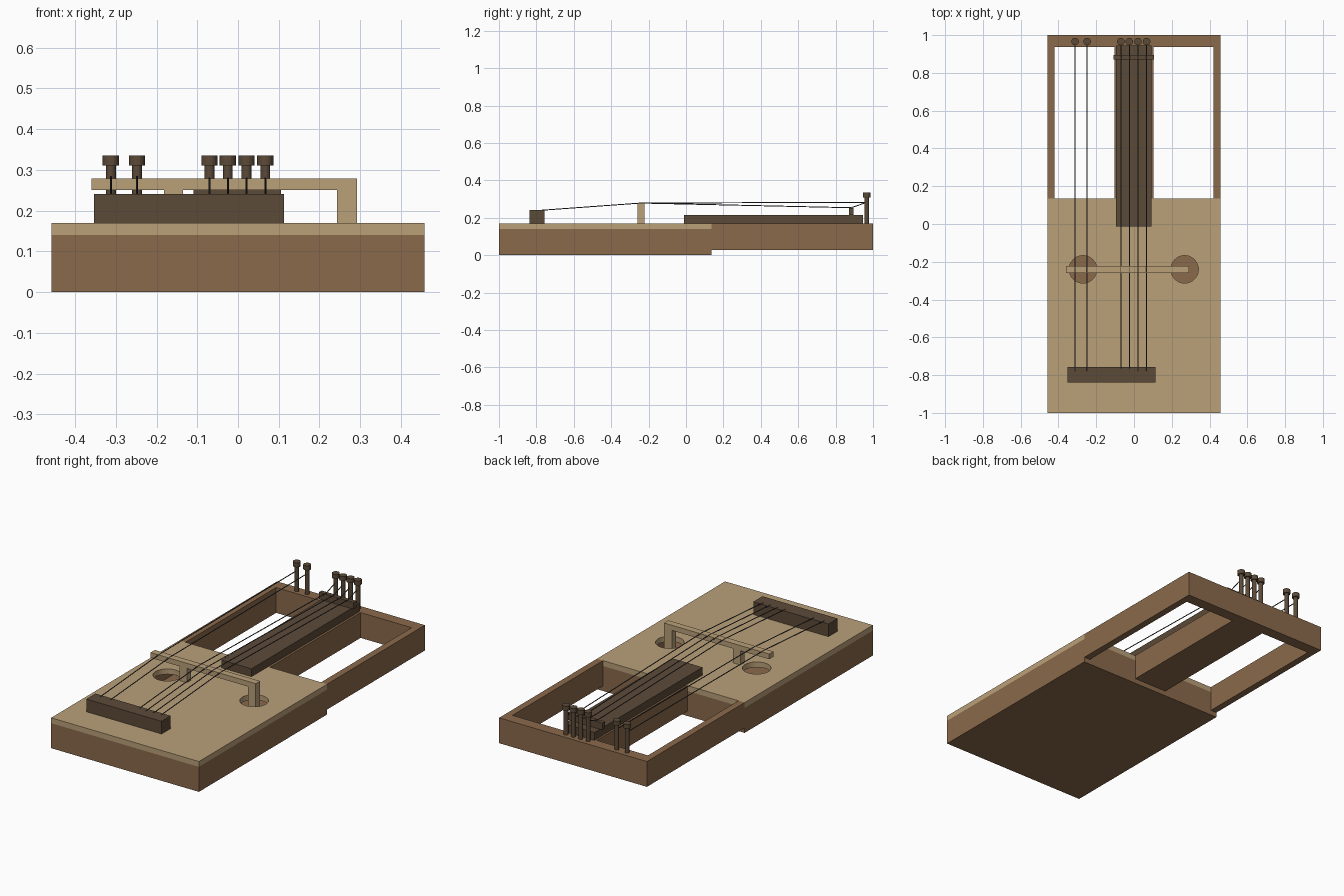
import bpy, bmesh
from mathutils import Vector

if "Cube" in bpy.data.objects:
    bpy.data.objects.remove(bpy.data.objects["Cube"])


def material(name, rgb):
    m = bpy.data.materials.new(name)
    m.diffuse_color = (*rgb, 1)
    m.use_nodes = True
    m.node_tree.nodes["Principled BSDF"].inputs["Base Color"].default_value = m.diffuse_color
    return m


BROWN = material("brown_wood", (0.258, 0.144, 0.072))
TAN = material("pale_wood", (0.49, 0.35, 0.19))
DARK = material("dark_wood", (0.107, 0.069, 0.040))
WIRE = material("string_grey", (0.06, 0.06, 0.06))


def finish(name, bm, mat):
    me = bpy.data.meshes.new(name)
    bm.to_mesh(me)
    bm.free()
    ob = bpy.data.objects.new(name, me)
    bpy.context.collection.objects.link(ob)
    if mat:
        me.materials.append(mat)
    return ob


def boxes(name, mat, *spans):
    """One object from (x0, x1, y0, y1, z0, z1) boxes."""
    bm = bmesh.new()
    for x0, x1, y0, y1, z0, z1 in spans:
        vs = bmesh.ops.create_cube(bm, size=1)["verts"]
        bmesh.ops.scale(bm, verts=vs, vec=(x1 - x0, y1 - y0, z1 - z0))
        bmesh.ops.translate(bm, verts=vs, vec=((x0 + x1) / 2, (y0 + y1) / 2, (z0 + z1) / 2))
    return finish(name, bm, mat)


def rods(name, mat, sides, *parts):
    """One object from (start, end, radius) cylinders."""
    bm = bmesh.new()
    for a, b, r in parts:
        a, b = Vector(a), Vector(b)
        d = b - a
        vs = bmesh.ops.create_cone(bm, cap_ends=True, segments=sides, radius1=r,
                                   radius2=r, depth=d.length)["verts"]
        bmesh.ops.rotate(bm, verts=vs, matrix=Vector((0, 0, 1)).rotation_difference(d).to_matrix())
        bmesh.ops.translate(bm, verts=vs, vec=(a + b) / 2)
    return finish(name, bm, mat)


W, END = 0.458, 0.135

# Hollow sound box
boxes("sound_box", BROWN, (-W, W, -1, END, 0, 0.14))
cavity = boxes("cavity_cutter", None, (-0.42, 0.42, -0.95, 0.09, 0.03, 0.2))

# Soundboard with two round holes
board = boxes("soundboard", TAN, (-W, W, -1, END, 0.14, 0.17))
holes = rods("hole_cutter", None, 32,
             *[((x, -0.24, 0.1), (x, -0.24, 0.2), 0.073) for x in (-0.27, 0.268)])
for target, cutter in ((bpy.data.objects["sound_box"], cavity), (board, holes)):
    mod = target.modifiers.new("cut", "BOOLEAN")
    mod.object = cutter
    mod.operation = "DIFFERENCE"
    mod.solver = "EXACT"
    cutter.hide_render = True
    cutter.hide_set(True)

# Open yoke: two arms and the top bar
for side, s in (("left", -1), ("right", 1)):
    xs = sorted((s * 0.42, s * W))
    boxes(side + "_arm", BROWN, (*xs, END, 0.937, 0.028, 0.17))
boxes("top_bar", BROWN, (-W, W, 0.937, 1, 0.028, 0.17))

# Neck, fingerboard and nut
boxes("neck", BROWN, (-0.104, 0.104, END, 0.937, 0.028, 0.17))
boxes("fingerboard", DARK, (-0.094, 0.092, -0.012, 0.945, 0.17, 0.214))
boxes("nut", DARK, (-0.109, 0.106, 0.872, 0.896, 0.214, 0.252))

# Tailpiece
boxes("tailpiece", DARK, (-0.353, 0.113, -0.838, -0.757, 0.17, 0.241))

# Bridge: short foot on the board, long foot through the hole
boxes("bridge", TAN,
      (-0.36, 0.292, -0.26, -0.222, 0.25, 0.279),
      (-0.182, -0.135, -0.26, -0.222, 0.17, 0.25),
      (0.243, 0.292, -0.26, -0.222, 0.03, 0.25))

# Tuning pegs and strings
PEG_Y = 0.966
for i, x in enumerate((-0.312, -0.248, -0.07, -0.025, 0.021, 0.067), 1):
    rods(f"peg_{i}", DARK, 16,
         ((x, PEG_Y, 0.165), (x, PEG_Y, 0.31), 0.012),
         ((x, PEG_Y, 0.31), (x, PEG_Y, 0.335), 0.02))
    path = [(x, -0.78, 0.24), (x, -0.241, 0.279)]
    if i > 2:
        path.append((x, 0.884, 0.254))
    path.append((x, PEG_Y, 0.283))
    rods(f"string_{i}", WIRE, 8, *[(a, b, 0.0025) for a, b in zip(path, path[1:])])
